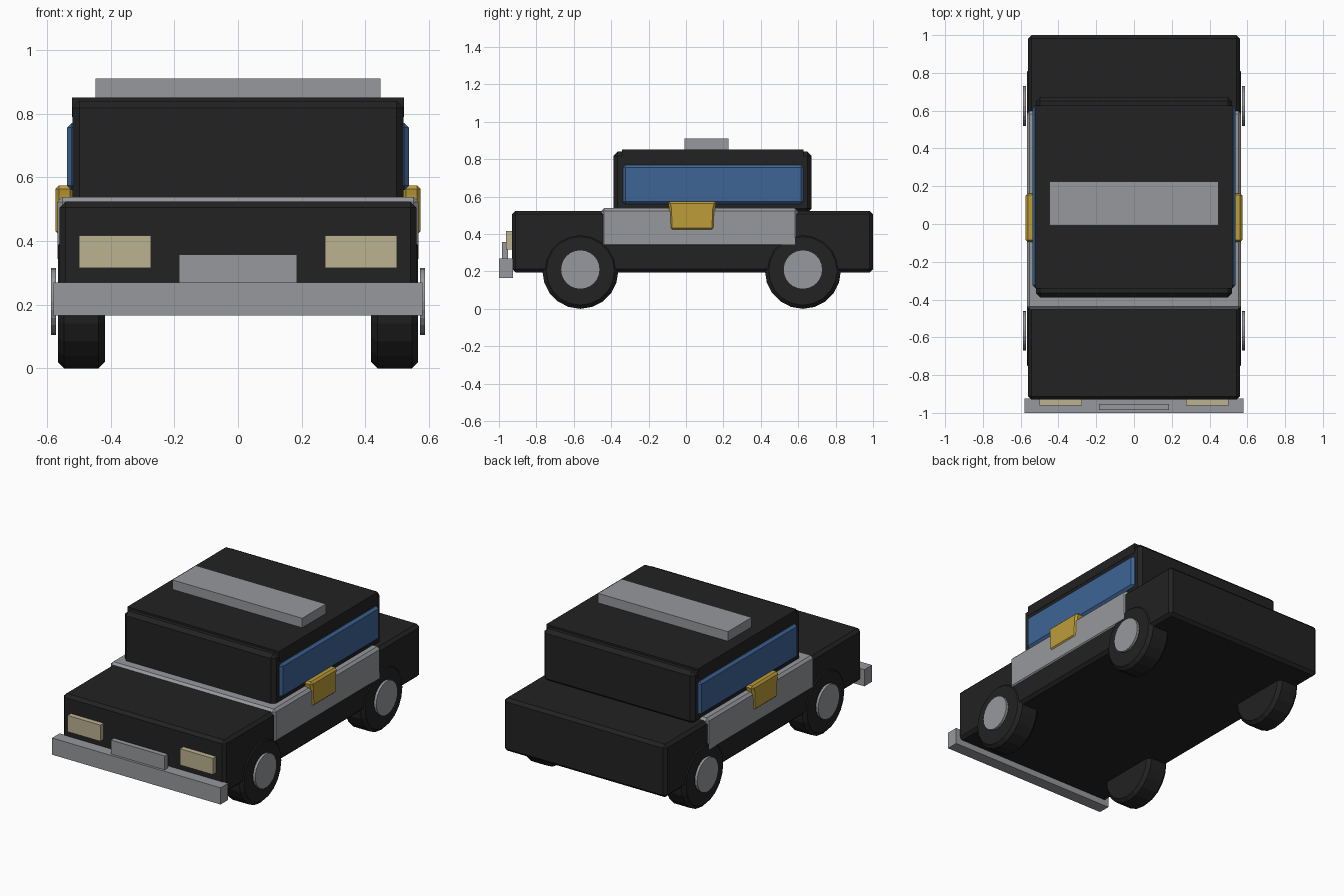
import bpy, bmesh, math
from mathutils import Matrix

if "Cube" in bpy.data.objects:
    bpy.data.objects.remove(bpy.data.objects["Cube"])


def material(name, rgb):
    m = bpy.data.materials.new(name)
    m.diffuse_color = (*rgb, 1)
    m.use_nodes = True
    m.node_tree.nodes["Principled BSDF"].inputs["Base Color"].default_value = m.diffuse_color
    return m


BLACK = material("black paint", (0.016, 0.016, 0.016))
GREY = material("grey metal", (0.31, 0.315, 0.335))
BLUE = material("blue glass", (0.049, 0.130, 0.305))
GOLD = material("gold", (0.51, 0.335, 0.042))
CREAM = material("cream lamp", (0.50, 0.445, 0.285))


def finish(name, bm, mat):
    bmesh.ops.recalc_face_normals(bm, faces=bm.faces)
    me = bpy.data.meshes.new(name)
    bm.to_mesh(me)
    bm.free()
    me.materials.append(mat)
    ob = bpy.data.objects.new(name, me)
    bpy.context.collection.objects.link(ob)
    return ob


def bevel_all(bm, width, min_angle=0.0):
    edges = [e for e in bm.edges if e.calc_face_angle(0) > min_angle]
    bmesh.ops.bevel(bm, geom=edges, offset=width, segments=1,
                    profile=0.5, affect='EDGES')


def box(name, x, y, z, mat, bevel=0.0):
    bm = bmesh.new()
    bmesh.ops.create_cube(bm, size=1)
    for v in bm.verts:
        for i, (lo, hi) in enumerate((x, y, z)):
            v.co[i] = hi if v.co[i] > 0 else lo
    if bevel:
        bevel_all(bm, bevel)
    return finish(name, bm, mat)


def disc(name, x, y, z, r, sides, mat, bevel=0.0):
    # cylinder lying along the x axis
    bm = bmesh.new()
    m = (Matrix.Translation(((x[0] + x[1]) / 2, y, z))
         @ Matrix.Rotation(math.pi / 2, 4, 'Y'))
    bmesh.ops.create_cone(bm, cap_ends=True, segments=sides, radius1=r,
                          radius2=r, depth=abs(x[1] - x[0]), matrix=m)
    if bevel:
        bevel_all(bm, bevel, math.radians(60))
    return finish(name, bm, mat)


def side_plate(name, x, outline, mat, bevel):
    # (y, z) outline extruded along x
    bm = bmesh.new()
    f = bm.faces.new([bm.verts.new((x[0], y, z)) for y, z in outline])
    new = bmesh.ops.extrude_face_region(bm, geom=[f])["geom"]
    for v in new:
        if isinstance(v, bmesh.types.BMVert):
            v.co.x = x[1]
    bmesh.ops.recalc_face_normals(bm, faces=bm.faces)
    bevel_all(bm, bevel)
    return finish(name, bm, mat)


# Body shell
box("lower_body", (-0.56, 0.56), (-0.93, 1.0), (0.195, 0.524), BLACK, 0.018)
box("door_band", (-0.567, 0.567), (-0.453, 0.598), (0.33, 0.538), GREY, 0.015)
box("cabin", (-0.52, 0.52), (-0.388, 0.672), (0.515, 0.84), BLACK, 0.022)
box("roof", (-0.522, 0.522), (-0.342, 0.628), (0.79, 0.851), BLACK)
box("light_bar", (-0.447, 0.447), (-0.007, 0.226), (0.845, 0.91), GREY)

# Front fittings
box("bumper", (-0.58, 0.58), (-1.0, -0.925), (0.166, 0.27), GREY)
box("grille_plate", (-0.185, 0.185), (-0.985, -0.953), (0.26, 0.357), GREY)

# Side fittings, badges, lamps and wheels, both sides
for s, side in ((-1, "left"), (1, "right")):
    box(side + "_headlight", tuple(sorted((s * 0.274, s * 0.5))),
        (-0.962, -0.92), (0.316, 0.417), CREAM)
    box(side + "_window", tuple(sorted((s * 0.49, s * 0.537))),
        (-0.338, 0.628), (0.56, 0.77), BLUE, 0.014)
    side_plate(side + "_door_badge", (s * 0.515, s * 0.574),
               [(-0.085, 0.42), (0.15, 0.42), (0.155, 0.535),
                (0.165, 0.575), (-0.098, 0.575), (-0.09, 0.535)],
               GOLD, 0.012)
    for y, end in ((-0.565, "front"), (0.625, "rear")):
        disc(f"{side}_{end}_tyre", (s * 0.418, s * 0.566), y, 0.203,
             0.203, 20, BLACK, 0.02)
        disc(f"{side}_{end}_hub", (s * 0.572, s * 0.588), y, 0.21,
             0.105, 24, GREY)
